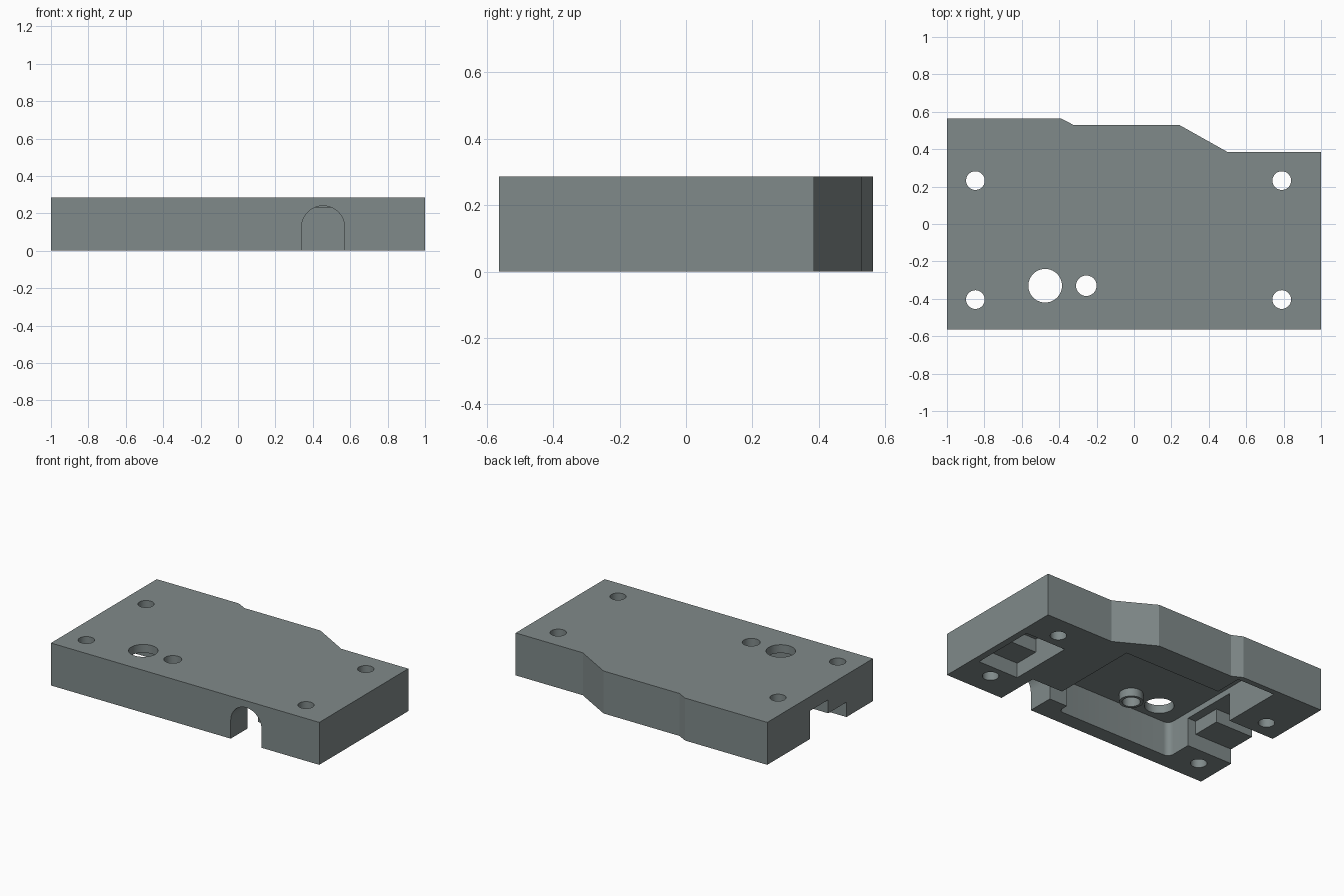
import bpy, bmesh, math
from mathutils import Matrix

if "Cube" in bpy.data.objects:
    bpy.data.objects.remove(bpy.data.objects["Cube"])

grey = bpy.data.materials.new("slate grey")
grey.diffuse_color = (0.216, 0.254, 0.254, 1)
grey.use_nodes = True
grey.node_tree.nodes["Principled BSDF"].inputs["Base Color"].default_value = grey.diffuse_color


def prism(name, pts, lo, hi, matrix=None):
    """Extrude a flat outline from lo to hi along z, then optionally transform it."""
    bm = bmesh.new()
    face = bm.faces.new([bm.verts.new((x, y, lo)) for x, y in pts])
    ext = bmesh.ops.extrude_face_region(bm, geom=[face])
    bmesh.ops.translate(bm, vec=(0, 0, hi - lo),
                        verts=[v for v in ext["geom"] if isinstance(v, bmesh.types.BMVert)])
    if matrix:
        bm.transform(matrix)
    bmesh.ops.recalc_face_normals(bm, faces=bm.faces)
    me = bpy.data.meshes.new(name)
    bm.to_mesh(me)
    bm.free()
    ob = bpy.data.objects.new(name, me)
    bpy.context.collection.objects.link(ob)
    me.materials.append(grey)
    return ob


def arc(cx, cy, r, a0, a1, n):
    return [(cx + r * math.cos(math.radians(a0 + (a1 - a0) * i / n)),
             cy + r * math.sin(math.radians(a0 + (a1 - a0) * i / n))) for i in range(n + 1)]


def disc(x, y, r):
    return arc(x, y, r, 0, 360, 40)[:-1]


def rect(x0, x1, y0, y1):
    return [(x0, y0), (x1, y0), (x1, y1), (x0, y1)]


def combine(target, tool, operation):
    mod = target.modifiers.new("shape", "BOOLEAN")
    mod.operation, mod.solver, mod.object = operation, "EXACT", tool
    bpy.context.view_layer.objects.active = target
    bpy.ops.object.modifier_apply(modifier=mod.name)
    bpy.data.objects.remove(tool, do_unlink=True)


TOP = 0.286
LOW = -0.1   # cutters start below the underside

# Cover body with a stepped back edge
cover = prism("cover", [(-1, -0.563), (1, -0.563), (1, 0.385), (0.5, 0.385), (0.245, 0.528),
                        (-0.32, 0.528), (-0.388, 0.563), (-1, 0.563)], 0, TOP)

# Main pocket on the underside, with rounded front corners
pocket = [(0.34, 0.336), (-0.38, 0.336), (-0.38, 0.525), (-0.66, 0.525)]
pocket += arc(-0.62, -0.42, 0.04, 180, 270, 6)
pocket += arc(0.175, -0.43, 0.03, 270, 360, 6)
pocket += [(0.205, -0.385), (0.57, -0.385), (0.57, -0.27), (0.34, -0.27)]
combine(cover, prism("pocket", pocket, LOW, 0.23), "DIFFERENCE")

# Arched cable notch through the front wall
arch = [(0.34, LOW), (0.57, LOW)] + arc(0.455, 0.125, 0.115, 0, 180, 24)
combine(cover, prism("notch", arch, 0.36, 0.7, Matrix.Rotation(math.pi / 2, 4, "X")), "DIFFERENCE")

# Stepped channel out of the left end
combine(cover, prism("left_deep", rect(-1.1, -0.6, -0.085, 0.11), LOW, 0.19), "DIFFERENCE")
combine(cover, prism("left_shallow", rect(-1.1, -0.6, -0.28, -0.05), LOW, 0.10), "DIFFERENCE")
combine(cover, prism("left_gap", rect(-0.72, -0.6, -0.28, -0.06), LOW, 0.19), "DIFFERENCE")

# Closed stepped recess near the right end
combine(cover, prism("right_deep", rect(0.655, 0.955, -0.14, 0.13), LOW, 0.19), "DIFFERENCE")
combine(cover, prism("right_shallow", rect(0.655, 0.955, -0.315, -0.1), LOW, 0.10), "DIFFERENCE")

# Boss hanging from the pocket ceiling
combine(cover, prism("boss", disc(-0.255, -0.33, 0.073), 0.175, 0.26), "UNION")

# Through holes: four screws, the boss bore and the large port
holes = [(x, y, 0.05) for x in (-0.848, 0.79) for y in (0.232, -0.404)]
holes += [(-0.255, -0.33, 0.055), (-0.475, -0.33, 0.09)]
for x, y, r in holes:
    combine(cover, prism("hole", disc(x, y, r), LOW, 0.4), "DIFFERENCE")

bpy.ops.object.select_all(action="DESELECT")
cover.select_set(True)
bpy.context.view_layer.objects.active = cover
bpy.ops.object.shade_smooth_by_angle(angle=math.radians(25))
